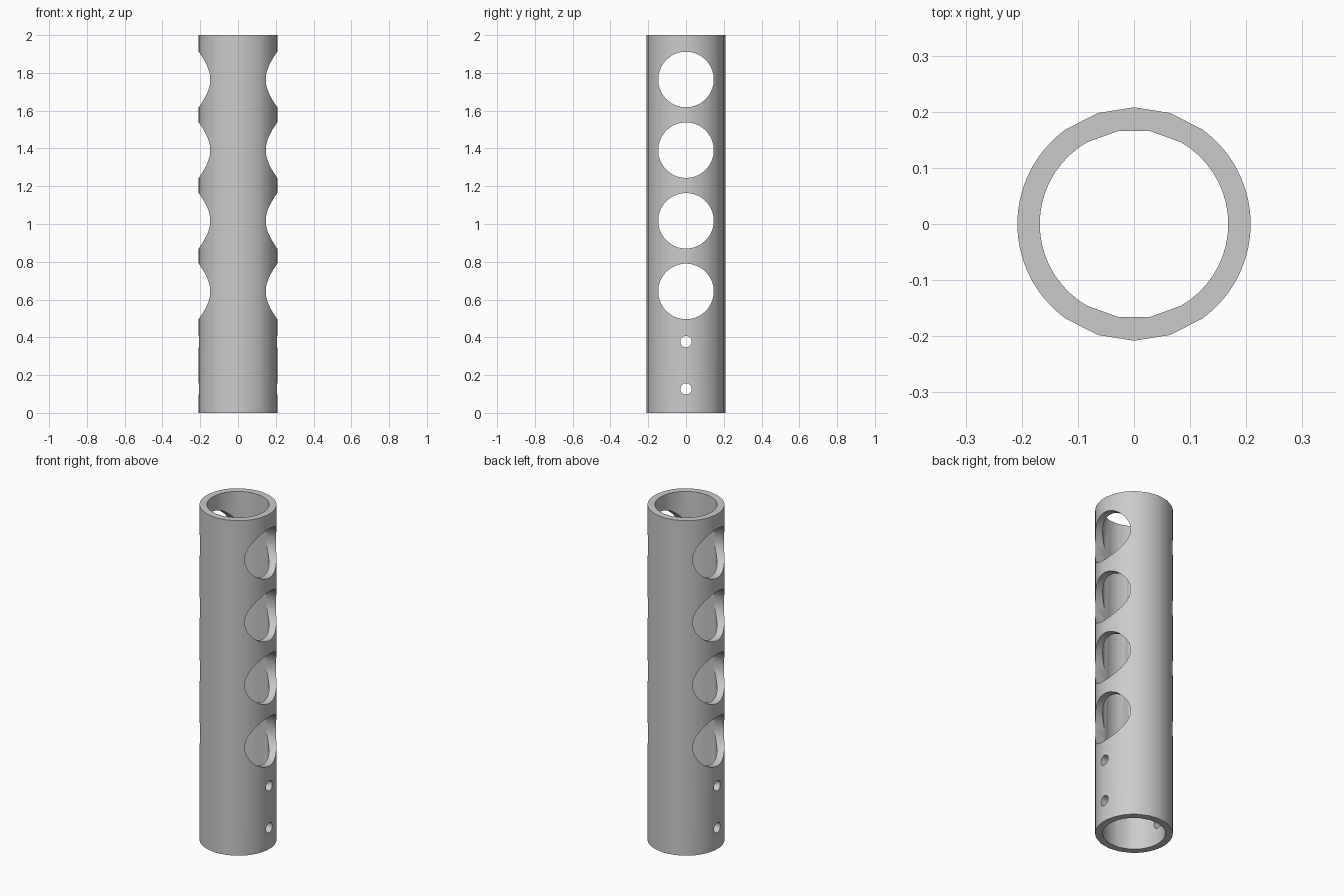
import bpy
import bmesh
from math import cos, sin, pi, radians

cube = bpy.data.objects.get("Cube")
if cube:
    bpy.data.objects.remove(cube)

HEIGHT = 2.0
OUTER, INNER = 0.208, 0.168

grey = bpy.data.materials.new("light grey metal")
grey.use_nodes = True
COLOUR = (0.6, 0.6, 0.6, 1)
grey.diffuse_color = COLOUR
grey.node_tree.nodes["Principled BSDF"].inputs["Base Color"].default_value = COLOUR


def ring_angles(sides, start):
    """Even steps, split finer on the two drilled flanks."""
    step = 2 * pi / sides
    angles = []
    for i in range(sides):
        a = start + i * step
        parts = 3 if abs(cos(a + step / 2)) > 0.6 else 1
        angles += [a + step * k / parts for k in range(parts)]
    return angles


def prism(name, radius, angles, low, high, drill_height=None):
    """Closed prism along z, or along x at a given drill height."""
    bm = bmesh.new()
    rings = [[bm.verts.new((radius * cos(a), radius * sin(a), z)) for a in angles]
             for z in (low, high)]
    bm.faces.new(reversed(rings[0]))
    bm.faces.new(rings[1])
    n = len(angles)
    for i in range(n):
        j = (i + 1) % n
        bm.faces.new((rings[0][i], rings[0][j], rings[1][j], rings[1][i]))
    if drill_height is not None:
        for v in bm.verts:
            v.co = (v.co.z, v.co.x, v.co.y + drill_height)
    mesh = bpy.data.meshes.new(name)
    bm.to_mesh(mesh)
    bm.free()
    mesh.materials.append(grey)
    obj = bpy.data.objects.new(name, mesh)
    bpy.context.collection.objects.link(obj)
    return obj


# Tube body and its bore
tube = prism("perforated_tube", OUTER, ring_angles(20, pi / 2), 0, HEIGHT)
cutters = [prism("bore_cutter", INNER, ring_angles(18, 0), -0.1, HEIGHT + 0.1)]

# Large side holes and small pin holes, drilled straight through along x
holes = [(0.643 + 0.374 * i, 0.147, 48) for i in range(4)]
holes += [(z, 0.03, 24) for z in (0.127, 0.377)]
for z, radius, sides in holes:
    angles = [2 * pi * (i + 0.5) / sides for i in range(sides)]
    cutters.append(prism("hole_cutter", radius, angles, -0.5, 0.5, z))

# Cut everything, then drop the cutters
bpy.context.view_layer.objects.active = tube
for cutter in cutters:
    cutter.hide_render = True
    mod = tube.modifiers.new("cut", "BOOLEAN")
    mod.operation = "DIFFERENCE"
    mod.solver = "MANIFOLD"
    mod.object = cutter
    bpy.ops.object.modifier_apply(modifier=mod.name)
for cutter in cutters:
    bpy.data.objects.remove(cutter)

bpy.ops.object.select_all(action="DESELECT")
tube.select_set(True)
bpy.ops.object.shade_smooth_by_angle(angle=radians(30))
